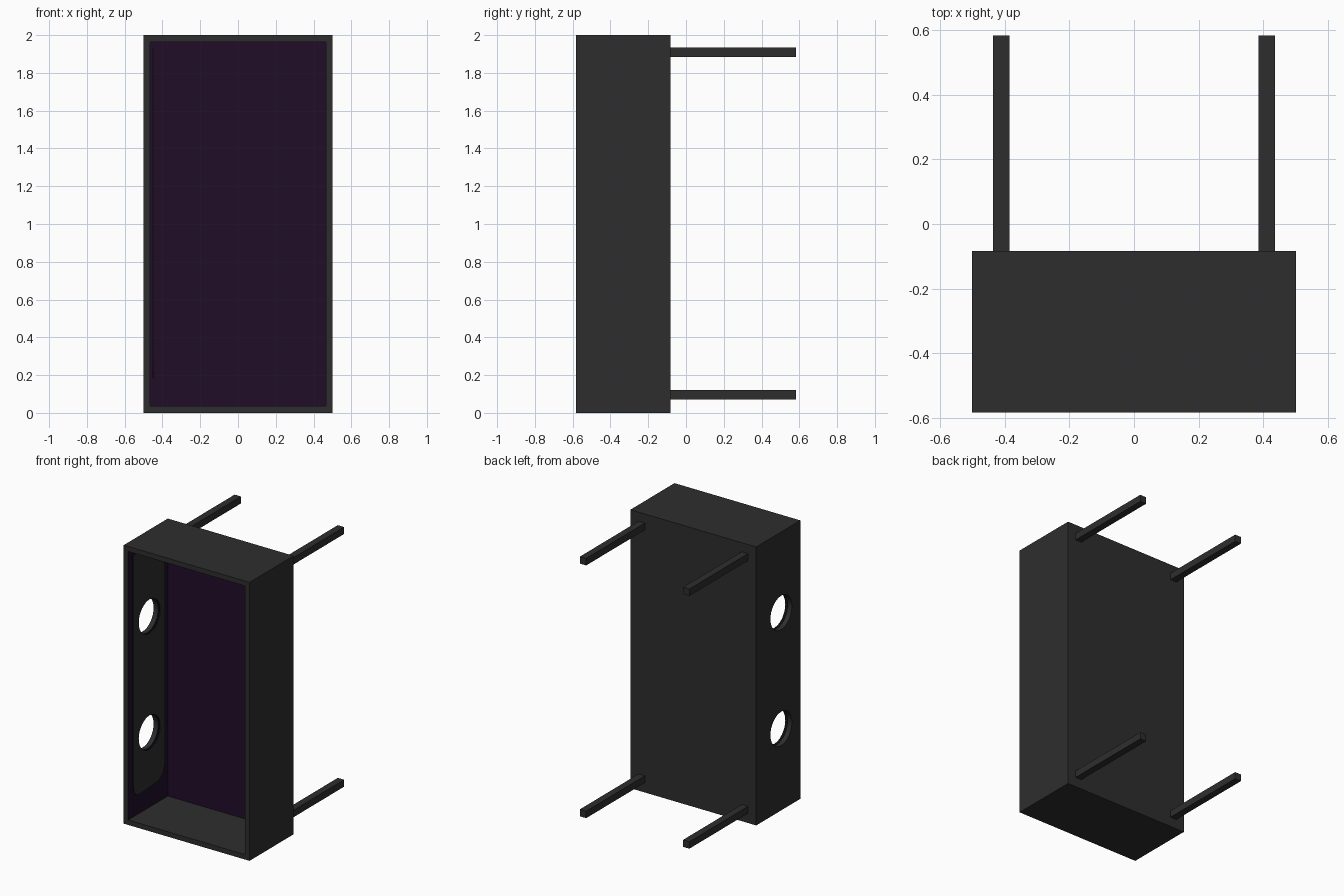
import bpy, bmesh, math
from mathutils import Matrix

if "Cube" in bpy.data.objects:
    bpy.data.objects.remove(bpy.data.objects["Cube"])


def material(name, rgb):
    m = bpy.data.materials.new(name)
    m.diffuse_color = (*rgb, 1)
    m.use_nodes = True
    m.node_tree.nodes["Principled BSDF"].inputs["Base Color"].default_value = m.diffuse_color
    return m


charcoal = material("charcoal", (0.027, 0.027, 0.027))
purple = material("dark purple", (0.015, 0.004, 0.022))


def finish(bm, name, mats):
    me = bpy.data.meshes.new(name)
    bmesh.ops.recalc_face_normals(bm, faces=bm.faces)
    bm.to_mesh(me)
    bm.free()
    for m in mats:
        me.materials.append(m)
    ob = bpy.data.objects.new(name, me)
    bpy.context.collection.objects.link(ob)
    return ob


def box(bm, x, y, z):
    r = bmesh.ops.create_cube(bm, size=1)
    for v in r["verts"]:
        v.co = [a[0] + (c + 0.5) * (a[1] - a[0]) for a, c in zip((x, y, z), v.co)]


# Open-fronted case: inset the front and push it inward, lining in purple
FRONT, BACK, WALL = -0.583, -0.083, 0.05
bm = bmesh.new()
box(bm, (-0.5, 0.5), (FRONT, BACK), (0, 2))
bm.normal_update()
front = min(bm.faces, key=lambda f: f.calc_center_median().y)
bmesh.ops.inset_region(bm, faces=[front], thickness=WALL)
r = bmesh.ops.extrude_face_region(bm, geom=[front])
for v in [g for g in r["geom"] if isinstance(g, bmesh.types.BMVert)]:
    v.co.y = BACK - WALL
if front.is_valid:
    bmesh.ops.delete(bm, geom=[front], context="FACES")
for f in bm.faces:
    c = f.calc_center_median()
    if abs(c.x) < 0.47 and 0.04 < c.z < 1.96 and FRONT + 0.01 < c.y < BACK - 0.01:
        f.material_index = 1
case = finish(bm, "case", [charcoal, purple])

# Charcoal panel with rounded corners on the inner left wall
bm = bmesh.new()
outline = [(-0.55, 0.28), (-0.54, 0.22), (-0.51, 0.19), (-0.47, 0.185),
           (-0.26, 0.2), (-0.21, 0.235), (-0.19, 0.3),
           (-0.19, 1.72), (-0.21, 1.80), (-0.26, 1.86), (-0.36, 1.92), (-0.55, 1.93)]
face = bm.faces.new([bm.verts.new((-0.452, y, z)) for y, z in outline])
r = bmesh.ops.extrude_face_region(bm, geom=[face])
for v in [g for g in r["geom"] if isinstance(g, bmesh.types.BMVert)]:
    v.co.x = -0.447
panel = finish(bm, "side_panel", [charcoal])

# Two round holes through the left wall and its panel
bm = bmesh.new()
for z in (0.587, 1.42):
    bmesh.ops.create_cone(bm, cap_ends=True, segments=32, radius1=0.122, radius2=0.122, depth=0.3,
                          matrix=Matrix.Translation((-0.5, -0.366, z)) @ Matrix.Rotation(math.pi / 2, 4, "Y"))
cutter = finish(bm, "hole_cutter", [charcoal])
cutter.hide_render = True
cutter.hide_viewport = True
for ob in (case, panel):
    mod = ob.modifiers.new("holes", "BOOLEAN")
    mod.operation = "DIFFERENCE"
    mod.solver = "EXACT"
    mod.object = cutter

# Four square rods reaching out of the back
for side, x in (("left", -0.41), ("right", 0.41)):
    for level, z in (("lower", 0.095), ("upper", 1.91)):
        bm = bmesh.new()
        box(bm, (x - 0.025, x + 0.025), (BACK, 0.583), (z - 0.025, z + 0.025))
        finish(bm, f"{level}_{side}_rod", [charcoal])
